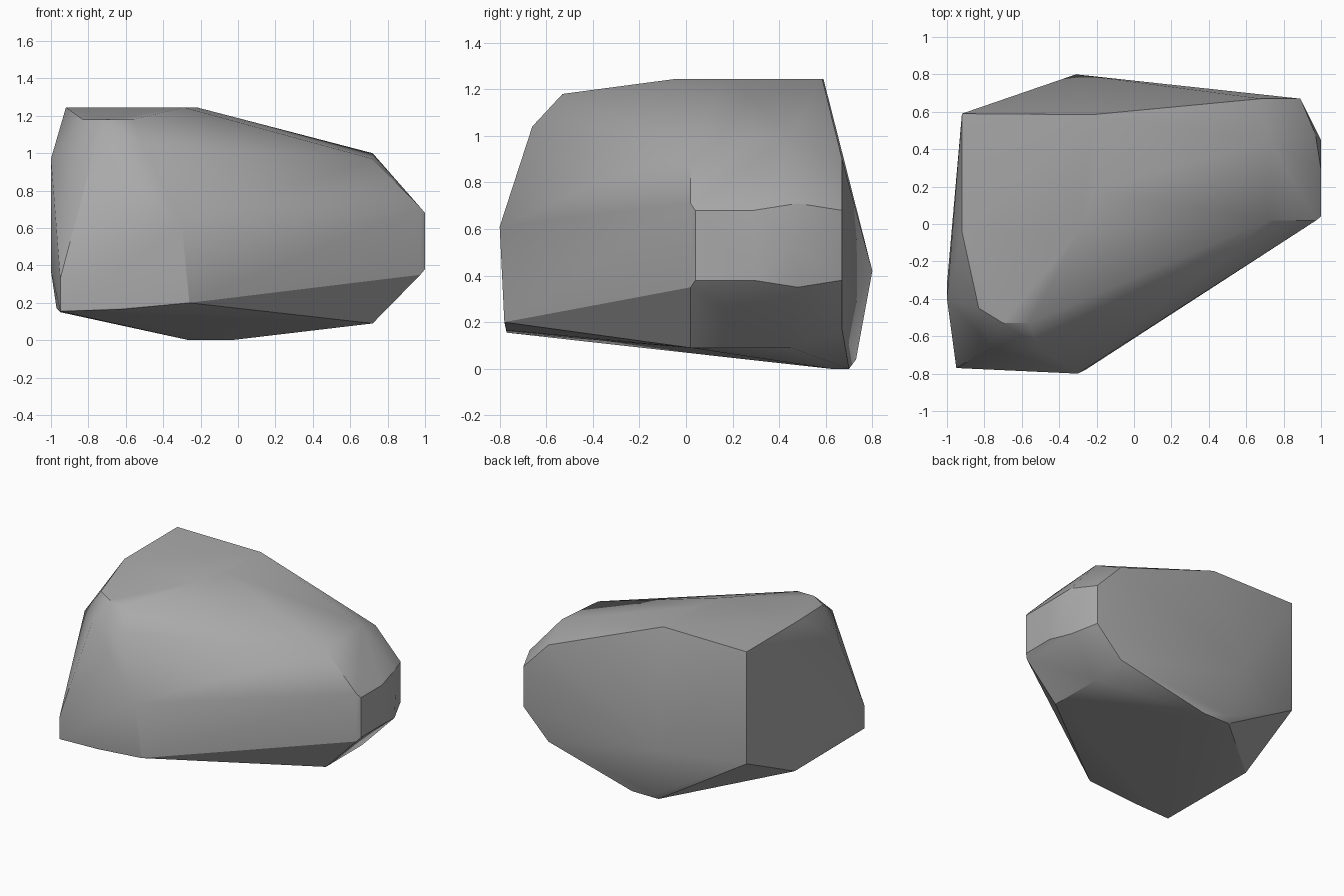
import bpy
import bmesh
import math

# Remove the default cube if present
default_cube = bpy.data.objects.get("Cube")
if default_cube:
    bpy.data.objects.remove(default_cube, do_unlink=True)


def make_material(name, colour):
    """One plain flat colour for both viewport and render."""
    material = bpy.data.materials.new(name)
    material.use_nodes = True
    material.diffuse_color = colour
    shader = material.node_tree.nodes["Principled BSDF"]
    shader.inputs["Base Color"].default_value = colour
    shader.inputs["Roughness"].default_value = 0.8
    return material


def level(height, *outline):
    """Corners that share one height."""
    return [(x, y, height) for x, y in outline]


def upright(x, y, *heights):
    """Corners stacked on one vertical edge."""
    return [(x, y, height) for height in heights]


def build_boulder(name, corners, material):
    """Wrap the corners in a convex shell with merged flat facets."""
    bm = bmesh.new()
    for corner in corners:
        bm.verts.new(corner)
    hull = bmesh.ops.convex_hull(bm, input=bm.verts[:])
    unused = set(hull["geom_interior"]) | set(hull["geom_unused"])
    loose = [item for item in unused if isinstance(item, bmesh.types.BMVert)]
    bmesh.ops.delete(bm, geom=loose, context="VERTS")
    bmesh.ops.dissolve_limit(bm, angle_limit=math.radians(1),
                             verts=bm.verts[:], edges=bm.edges[:])
    bmesh.ops.recalc_face_normals(bm, faces=bm.faces[:])
    mesh = bpy.data.meshes.new(name)
    bm.to_mesh(mesh)
    bm.free()
    mesh.materials.append(material)
    boulder = bpy.data.objects.new(name, mesh)
    bpy.context.collection.objects.link(boulder)
    return boulder


corners = []

# Flat crown and the sloping shoulder in front of it
corners += level(1.245, (-.92, .59), (-.22, .585), (-.22, .18),
                 (-.29, -.04), (-.92, -.04))
corners += level(1.18, (-.83, -.45), (-.7, -.53), (-.56, -.53))
corners += level(1.04, (-.76, -.66), (-.51, -.66))

# Broad front face
corners += upright(-.3, -.8, .61)
corners += upright(-.26, -.78, .2)
corners += upright(-.95, -.77, .155, .33)
corners += upright(-.63, -.77, .165)

# Bevelled blunt end
corners += upright(.72, .02, .09, .97)
corners += upright(.975, .02, .35, .71)
corners += upright(1, .04, .38, .68)
corners += upright(1, .29, .38, .68)
corners += upright(1, .45, .54)
corners += upright(.97, .48, .35, .71)
corners += upright(.72, .45, .09, 1)
corners += upright(.89, .67, .38, .68)
corners += upright(.68, .67, .17, .9)

# Steep opposite end
corners += upright(-1, -.4, .97)
corners += upright(-1, -.32, .37)
corners += upright(-.97, -.3, .17)
corners += upright(-.95, .06, .15)
corners += upright(-.92, .59, .4)

# Rear point and the narrow foot
corners += upright(-.31, .8, .42)
corners += level(0, (-.26, .62), (-.04, .62), (-.04, .7), (-.26, .7))
corners += upright(-.24, .73, .04)

stone_grey = make_material("stone grey", (.4, .4, .4, 1))
boulder = build_boulder("boulder", corners, stone_grey)

# Soft shallow facets with crisp steep edges
bpy.ops.object.select_all(action="DESELECT")
boulder.select_set(True)
bpy.context.view_layer.objects.active = boulder
bpy.ops.object.shade_smooth_by_angle(angle=math.radians(30))
